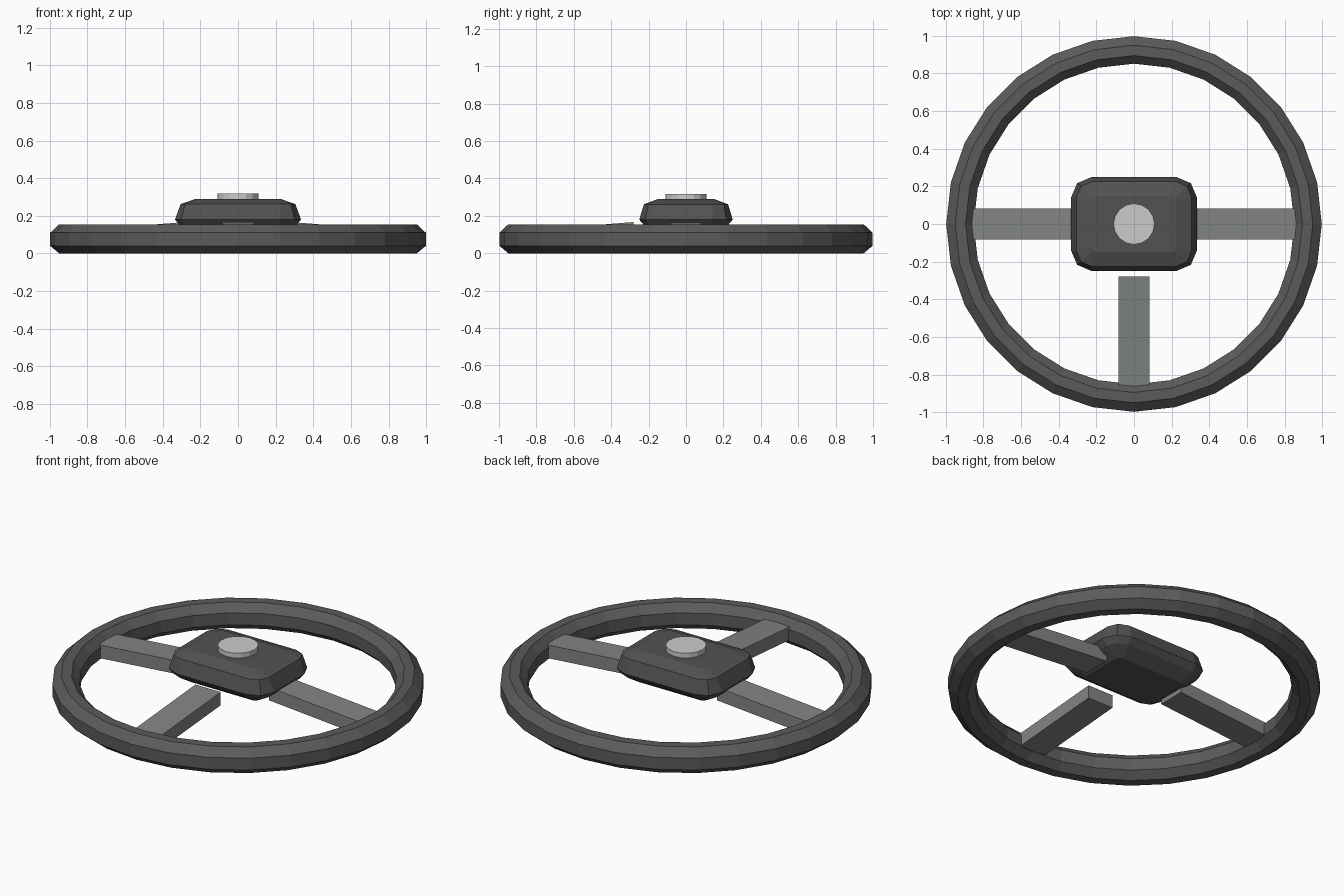
import bpy, bmesh
from math import sin, cos, pi, atan2
from mathutils import Matrix, Vector

cube = bpy.data.objects.get("Cube")
if cube:
    bpy.data.objects.remove(cube, do_unlink=True)


def material(name, rgb):
    m = bpy.data.materials.new(name)
    m.use_nodes = True
    m.diffuse_color = (*rgb, 1)
    m.node_tree.nodes["Principled BSDF"].inputs["Base Color"].default_value = (*rgb, 1)
    return m


rubber = material("rim dark grey", (0.105, 0.105, 0.105))
plastic = material("hub dark grey", (0.085, 0.085, 0.085))
metal = material("spoke grey", (0.22, 0.235, 0.225))
silver = material("button light grey", (0.6, 0.6, 0.6))


def finish(name, bm, mat):
    bmesh.ops.recalc_face_normals(bm, faces=bm.faces)
    mesh = bpy.data.meshes.new(name)
    bm.to_mesh(mesh)
    bm.free()
    mesh.materials.append(mat)
    obj = bpy.data.objects.new(name, mesh)
    bpy.context.collection.objects.link(obj)
    return obj


def loft(name, rings, mat, closed=False):
    """Join equal rings of points with quads; cap the ends unless closed."""
    bm = bmesh.new()
    loops = [[bm.verts.new(p) for p in ring] for ring in rings]
    pairs = list(zip(loops, loops[1:]))
    if closed:
        pairs.append((loops[-1], loops[0]))
    else:
        bm.faces.new(loops[0])
        bm.faces.new(loops[-1])
    for a, b in pairs:
        for i in range(len(a)):
            j = (i + 1) % len(a)
            bm.faces.new((a[i], a[j], b[j], b[i]))
    return finish(name, bm, mat)


# Rim: eight-sided tube swept around a circle
tube = [(0.998, 0.04), (0.998, 0.11), (0.95, 0.155), (0.895, 0.155),
        (0.852, 0.11), (0.852, 0.04), (0.895, 0), (0.95, 0)]
SEGMENTS = 28
rim = [[(r * cos(2 * pi * i / SEGMENTS), r * sin(2 * pi * i / SEGMENTS), z)
        for r, z in tube] for i in range(SEGMENTS)]
loft("rim", rim, rubber, closed=True)


# Hub: rounded rectangle stacked through a bevelled profile
def rounded_rect(hx, hy, c, z):
    k = c * 0.3
    corner = [(hx, hy - c), (hx - k, hy - k), (hx - c, hy)]
    pts = []
    for sx, sy in ((1, 1), (-1, 1), (-1, -1), (1, -1)):
        side = corner if sx * sy > 0 else corner[::-1]
        pts += [(sx * x, sy * y, z) for x, y in side]
    return pts


hub_profile = [(0.23, 0.15, 0.03, 0.10), (0.305, 0.22, 0.08, 0.145),
               (0.335, 0.25, 0.11, 0.18), (0.305, 0.225, 0.08, 0.262),
               (0.225, 0.15, 0.03, 0.29)]
loft("hub", [rounded_rect(*level) for level in hub_profile], plastic)

# Spokes: bars dropping gently from the hub to the rim
def spoke(name, direction, inner):
    outer, half, thick = 0.87, 0.083, 0.078
    rings = []
    for d in (inner, outer):
        top = 0.167 - 0.08 * (d - 0.28)
        rings.append([(d, -half, top), (d, half, top),
                      (d, half, top - thick), (d, -half, top - thick)])
    turn = Matrix.Rotation(direction, 4, 'Z')
    loft(name, [[turn @ Vector(p) for p in ring] for ring in rings], metal)


spoke("left_spoke", 0, 0.26)
spoke("right_spoke", pi, 0.26)
spoke("front_spoke", -pi / 2, 0.28)

# Horn button: short disc on top of the hub
bm = bmesh.new()
bmesh.ops.create_cone(bm, cap_ends=True, segments=16, radius1=0.109,
                      radius2=0.109, depth=0.04,
                      matrix=Matrix.Translation((0, 0, 0.298)))
finish("horn_button", bm, silver)
